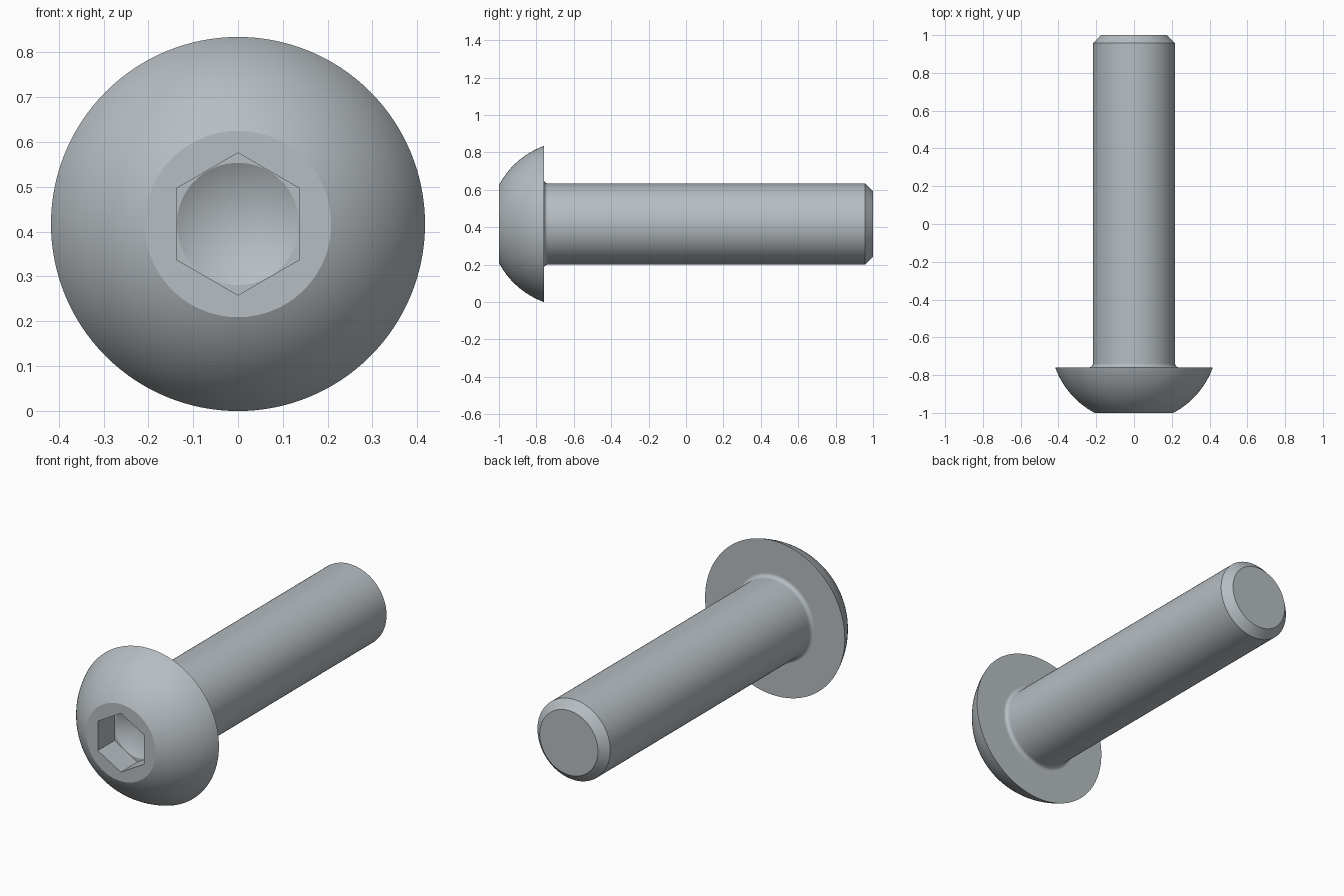
import bpy, bmesh, math
from mathutils import Vector, Matrix

if "Cube" in bpy.data.objects:
    bpy.data.objects.remove(bpy.data.objects["Cube"])

CZ = 0.417          # height of the screw axis
SEG = 128

steel = bpy.data.materials.new("steel grey")
steel.diffuse_color = (0.47, 0.51, 0.54, 1)
steel.use_nodes = True
steel.node_tree.nodes["Principled BSDF"].inputs["Base Color"].default_value = steel.diffuse_color


def link(name, bm):
    bmesh.ops.remove_doubles(bm, verts=bm.verts, dist=1e-5)
    bmesh.ops.recalc_face_normals(bm, faces=bm.faces)
    mesh = bpy.data.meshes.new(name)
    bm.to_mesh(mesh)
    bm.free()
    mesh.materials.append(steel)
    ob = bpy.data.objects.new(name, mesh)
    bpy.context.collection.objects.link(ob)
    return ob


def revolve(name, profile, seg=SEG):
    """Spin (radius, y) points around the screw axis."""
    bm = bmesh.new()
    vs = [bm.verts.new((r, y, CZ)) for r, y in profile]
    es = [bm.edges.new(p) for p in zip(vs, vs[1:])]
    bmesh.ops.spin(bm, geom=vs + es, cent=(0, 0, CZ), axis=(0, 1, 0),
                   angle=math.tau, steps=seg, use_merge=True)
    return link(name, bm)


# Screw body: flat nose, domed head, fillet under the head, chamfered shank
FLAT, HEAD, UNDER, SHANK, FIL = 0.208, 0.4175, -0.759, 0.2175, 0.02
c = (HEAD**2 + UNDER**2 - FLAT**2 - 1) / (2 * (1 + UNDER))
R = math.hypot(FLAT, 1 + c)
a0, a1 = math.atan2(FLAT, 1 + c), math.atan2(HEAD, c - UNDER)
dome = [(R * math.sin(a), c - R * math.cos(a))
        for a in (a0 + (a1 - a0) * i / 24 for i in range(25))]
fillet = [(SHANK + FIL * (1 - math.sin(t)), UNDER + FIL * (1 - math.cos(t)))
          for t in (math.pi / 2 * i / 8 for i in range(9))]
profile = ([(0, -1)] + dome + [(SHANK + FIL + 0.004, UNDER)] + fillet +
           [(SHANK, UNDER + FIL + 0.004), (SHANK, 0.957), (0.174, 1), (0, 1)])
screw = revolve("button_head_screw", profile)

# Socket cutters: hexagonal recess with a conical drill point
DEPTH = -0.857
bm = bmesh.new()
bmesh.ops.create_cone(bm, cap_ends=True, segments=6, radius1=0.1588,
                      radius2=0.1588, depth=0.4)
turn = Matrix.Rotation(math.pi / 2, 4, 'X')
bmesh.ops.transform(bm, matrix=turn, verts=bm.verts)
if max(v.co.z for v in bm.verts) < 0.155:      # corners point up and down
    bmesh.ops.rotate(bm, verts=bm.verts, cent=(0, 0, 0),
                     matrix=Matrix.Rotation(math.pi / 6, 3, 'Y'))
bmesh.ops.translate(bm, verts=bm.verts, vec=Vector((0, DEPTH - 0.2, CZ)))
hex_cutter = link("hex_cutter", bm)
drill_cutter = revolve("drill_cutter", [(0, -0.93), (0.1365, -0.93),
                                        (0.1365, DEPTH), (0, DEPTH + 0.079)], 96)

bpy.context.view_layer.objects.active = screw
screw.select_set(True)
for cutter in (hex_cutter, drill_cutter):
    mod = screw.modifiers.new(cutter.name, 'BOOLEAN')
    mod.operation, mod.solver, mod.object = 'DIFFERENCE', 'EXACT', cutter
    bpy.ops.object.modifier_apply(modifier=mod.name)
    bpy.data.objects.remove(cutter)

bpy.ops.object.shade_smooth_by_angle(angle=math.radians(25))
